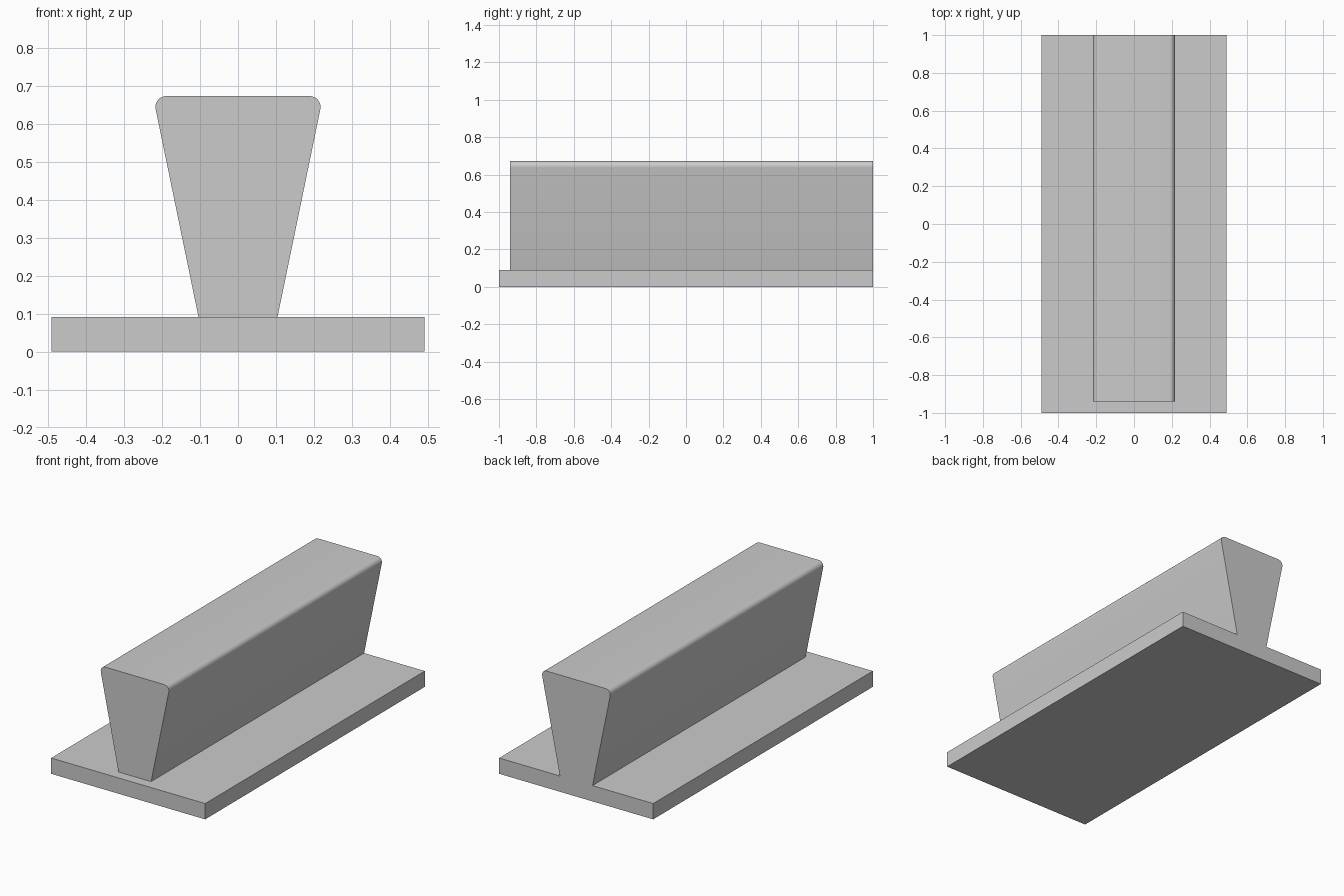
import bpy
import bmesh
import math

cube = bpy.data.objects.get("Cube")
if cube:
    bpy.data.objects.remove(cube, do_unlink=True)

# Single flat grey
GREY = (0.6, 0.6, 0.6, 1)
grey = bpy.data.materials.new("light_grey")
grey.use_nodes = True
grey.diffuse_color = GREY
grey.node_tree.nodes["Principled BSDF"].inputs["Base Color"].default_value = GREY


def prism(name, bottom, top, z0, z1, y0, y1, radius=0):
    """Extrude a symmetric trapezoid along y, rounding its upper long edges."""
    bm = bmesh.new()
    outline = [(-bottom, z0), (bottom, z0), (top, z1), (-top, z1)]
    face = bm.faces.new([bm.verts.new((x, y0, z)) for x, z in outline])
    out = bmesh.ops.extrude_face_region(bm, geom=[face])
    moved = [v for v in out["geom"] if isinstance(v, bmesh.types.BMVert)]
    bmesh.ops.translate(bm, verts=moved, vec=(0, y1 - y0, 0))
    if radius:
        long_edges = [e for e in bm.edges
                      if all(v.co.z > z1 - 0.001 for v in e.verts)
                      and abs(e.verts[0].co.y - e.verts[1].co.y) > 0.5]
        bmesh.ops.bevel(bm, geom=long_edges, offset=radius, offset_type='OFFSET',
                        segments=8, profile=0.5, affect='EDGES')
    bmesh.ops.recalc_face_normals(bm, faces=bm.faces)
    mesh = bpy.data.meshes.new(name)
    bm.to_mesh(mesh)
    bm.free()
    mesh.materials.append(grey)
    obj = bpy.data.objects.new(name, mesh)
    bpy.context.collection.objects.link(obj)
    return obj


# Flat base plate
prism("base_plate", 0.491, 0.491, 0, 0.091, -1, 1)

# Tapered rail, flush with the back of the plate and set in at the front
rail = prism("tapered_rail", 0.104, 0.224, 0.091, 0.673, -0.94, 1, radius=0.037)
bpy.ops.object.select_all(action='DESELECT')
rail.select_set(True)
bpy.context.view_layer.objects.active = rail
bpy.ops.object.shade_smooth_by_angle(angle=math.radians(30))
